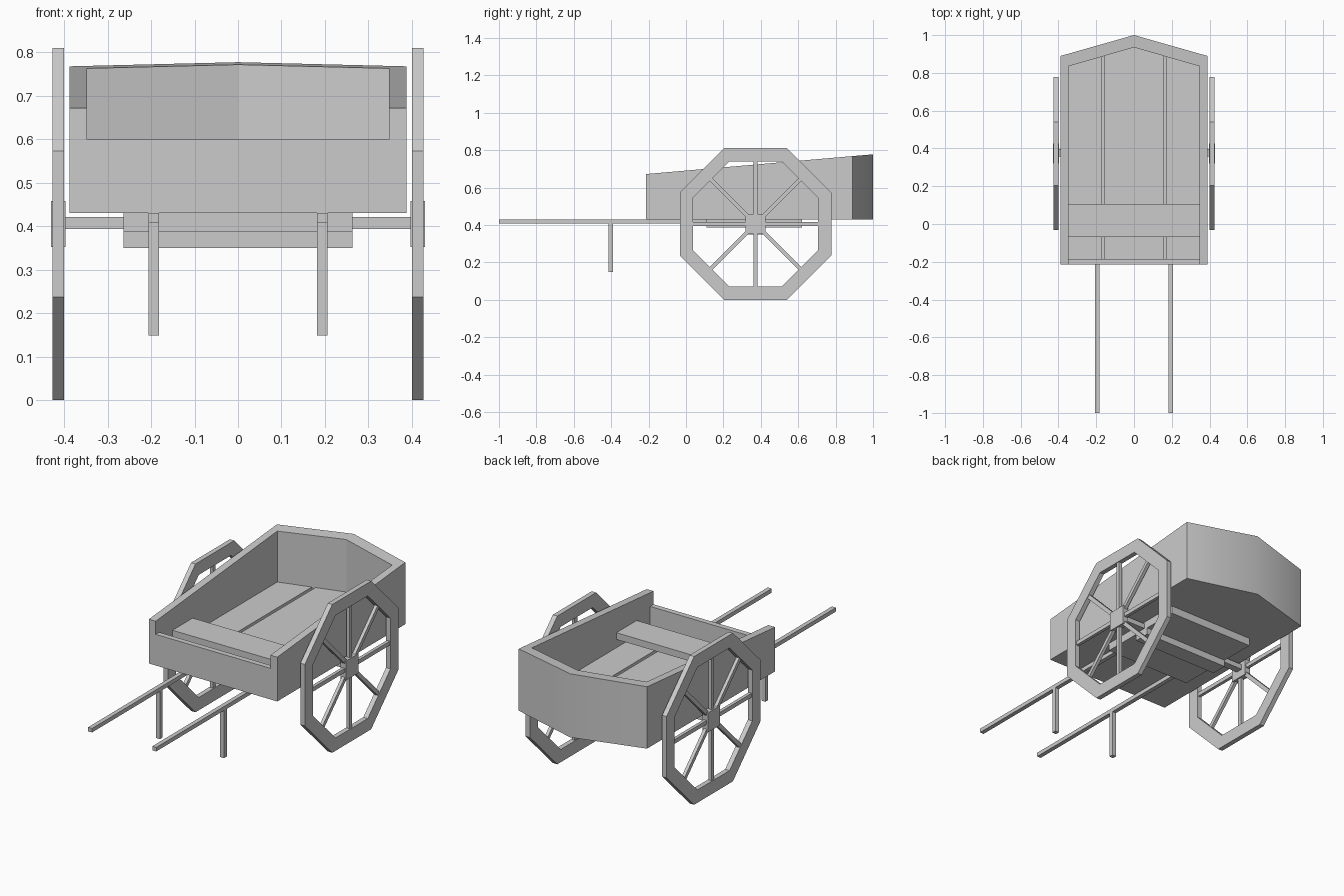
import bpy, bmesh, math
from mathutils import Matrix, Vector

if "Cube" in bpy.data.objects:
    bpy.data.objects.remove(bpy.data.objects["Cube"])


def new_object(name, bm):
    bmesh.ops.recalc_face_normals(bm, faces=bm.faces)
    mesh = bpy.data.meshes.new(name)
    bm.to_mesh(mesh)
    bm.free()
    ob = bpy.data.objects.new(name, mesh)
    bpy.context.collection.objects.link(ob)
    return ob


def add_box(bm, lo, hi, matrix=Matrix()):
    lo, hi = Vector(lo), Vector(hi)
    m = matrix @ Matrix.Translation((lo + hi) / 2) @ Matrix.Diagonal((*(hi - lo), 1))
    bmesh.ops.create_cube(bm, size=1, matrix=m)


def box(name, lo, hi):
    bm = bmesh.new()
    add_box(bm, lo, hi)
    return new_object(name, bm)


def prism(name, outline, z0, top, smooth=()):
    """Extrude an xy outline from z0 up to the height top(y)."""
    bm = bmesh.new()
    a = [bm.verts.new((x, y, z0)) for x, y in outline]
    b = [bm.verts.new((x, y, top(y))) for x, y in outline]
    bm.faces.new(a)
    bm.faces.new(b)
    n = len(a)
    for i in range(n):
        j = (i + 1) % n
        f = bm.faces.new((a[i], a[j], b[j], b[i]))
        f.smooth = i in smooth
    return new_object(name, bm)


# Side and pointed back walls with a rising rim
outer = [(-.388, -.215), (-.388, .89), (0, 1), (.388, .89), (.388, -.215)]
inner = [(.347, -.215), (.347, .835), (0, .935), (-.347, .835), (-.347, -.215)]
prism("cart_walls", outer + inner, .43, lambda y: .672 + (y + .215) * .0868, smooth=(1, 2))

# Low front board and seat plank
box("front_board", (-.347, -.215, .43), (.347, -.185, .60))
box("seat", (-.347, -.07, .53), (.347, .105, .567))

# Floor base with three planks on top
def back_y(x):
    return .935 - abs(x) * .1 / .347


def floor_piece(name, x0, x1, z0, z1):
    xs = [x0, 0, x1] if x0 < 0 < x1 else [x0, x1]
    pts = [(x1, -.185), (x0, -.185)] + [(x, back_y(x)) for x in xs]
    prism(name, pts, z0, lambda y: z1)


floor_piece("floor_base", -.347, .347, .43, .465)
for name, x0, x1 in (("left", -.347, -.173), ("middle", -.155, .155), ("right", .173, .347)):
    floor_piece("floor_plank_" + name, x0, x1, .465, .485)

# Undercarriage
box("under_plate", (-.263, .11, .387), (.263, .62, .43))
box("axle_block", (-.263, .33, .35), (.263, .42, .387))
box("axle", (-.405, .358, .393), (.405, .398, .421))

# Pull shafts and prop legs
for side, s in (("left", -1), ("right", 1)):
    x0, x1 = sorted((s * .182, s * .206))
    box("shaft_" + side, (x0, -1, .408), (x1, .6, .43))
    box("prop_leg_" + side, (x0, -.415, .148), (x1, -.391, .41))

# Octagonal wheels
CY, CZ, R_OUT, R_IN = .372, .405, .405, .335


def wheel(side, s):
    centre = Matrix.Translation((s * .4135, CY, CZ))
    # rim
    bm = bmesh.new()
    rings = []
    for r, x in ((R_OUT, -.0135), (R_OUT, .0135), (R_IN, .0135), (R_IN, -.0135)):
        r /= math.cos(math.pi / 8)
        angs = [math.pi / 8 + k * math.pi / 4 for k in range(8)]
        rings.append([bm.verts.new(centre @ Vector((x, r * math.cos(a), r * math.sin(a)))) for a in angs])
    for i in range(4):
        p, q = rings[i], rings[(i + 1) % 4]
        for k in range(8):
            j = (k + 1) % 8
            bm.faces.new((p[k], p[j], q[j], q[k]))
    new_object("wheel_rim_" + side, bm)
    # spokes
    bm = bmesh.new()
    for k in range(8):
        rot = centre @ Matrix.Rotation(k * math.pi / 4, 4, 'X')
        add_box(bm, (-.009, .03, -.011), (.009, R_IN + .01, .011), rot)
    new_object("wheel_spokes_" + side, bm)
    # hub
    bm = bmesh.new()
    add_box(bm, (-.0165, -.053, -.053), (.0165, .053, .053), centre)
    new_object("wheel_hub_" + side, bm)


wheel("left", -1)
wheel("right", 1)
